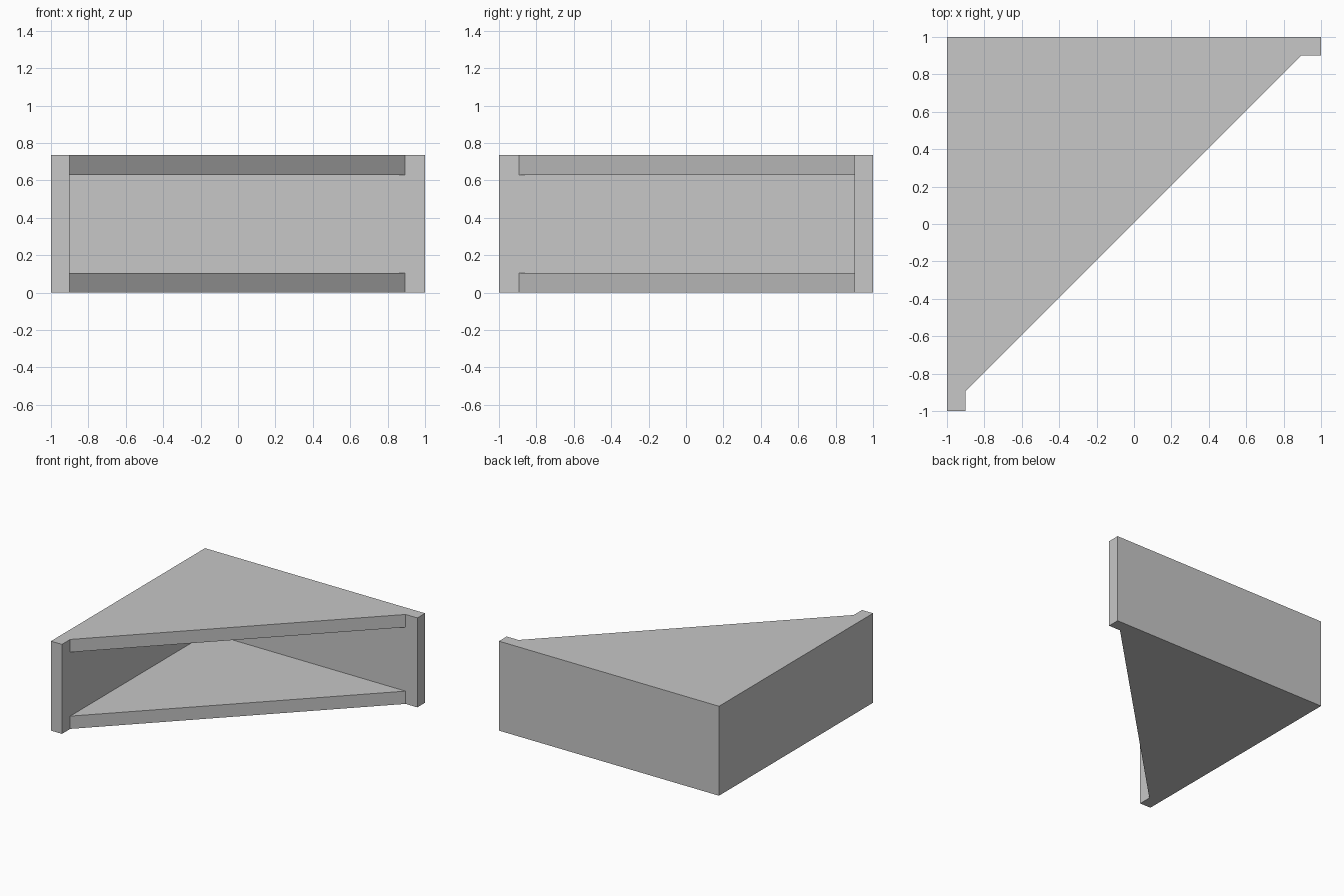
import bpy
import bmesh

cube = bpy.data.objects.get("Cube")
if cube:
    bpy.data.objects.remove(cube, do_unlink=True)

HEIGHT = 0.735
PLATE = 0.105    # thickness of top and bottom plates
INNER = 0.9      # inner face of the two walls
LIP = 0.893      # where the diagonal edge meets the walls

grey = bpy.data.materials.new("light grey")
grey.use_nodes = True
colour = (0.57, 0.57, 0.57, 1)
grey.diffuse_color = colour
grey.node_tree.nodes["Principled BSDF"].inputs["Base Color"].default_value = colour


def prism(name, outline, bottom, top):
    """Extrude a flat outline between two heights."""
    bm = bmesh.new()
    face = bm.faces.new([bm.verts.new((x, y, bottom)) for x, y in outline])
    extruded = bmesh.ops.extrude_face_region(bm, geom=[face])["geom"]
    verts = [g for g in extruded if isinstance(g, bmesh.types.BMVert)]
    bmesh.ops.translate(bm, verts=verts, vec=(0, 0, top - bottom))
    bmesh.ops.recalc_face_normals(bm, faces=bm.faces)
    mesh = bpy.data.meshes.new(name)
    bm.to_mesh(mesh)
    bm.free()
    mesh.materials.append(grey)
    obj = bpy.data.objects.new(name, mesh)
    bpy.context.collection.objects.link(obj)
    return obj


# Corner shelf: two walls at right angles with triangular plates between
shelf = prism("corner_shelf", [
    (-1, 1), (-1, -1), (-INNER, -1), (-INNER, -LIP),
    (LIP, INNER), (1, INNER), (1, 1)], 0, HEIGHT)

# Open compartment between the plates
cutter = prism("compartment_cutter", [
    (-INNER, INNER), (-INNER, -1.5), (1.5, -1.5), (1.5, INNER)],
    PLATE, HEIGHT - PLATE)
cutter.hide_render = True
cutter.display_type = 'WIRE'

cut = shelf.modifiers.new("compartment", 'BOOLEAN')
cut.operation = 'DIFFERENCE'
cut.solver = 'EXACT'
cut.object = cutter

# Apply the cut and discard the cutter
bpy.context.view_layer.objects.active = shelf
shelf.select_set(True)
bpy.ops.object.modifier_apply(modifier=cut.name)
bpy.data.objects.remove(cutter, do_unlink=True)
